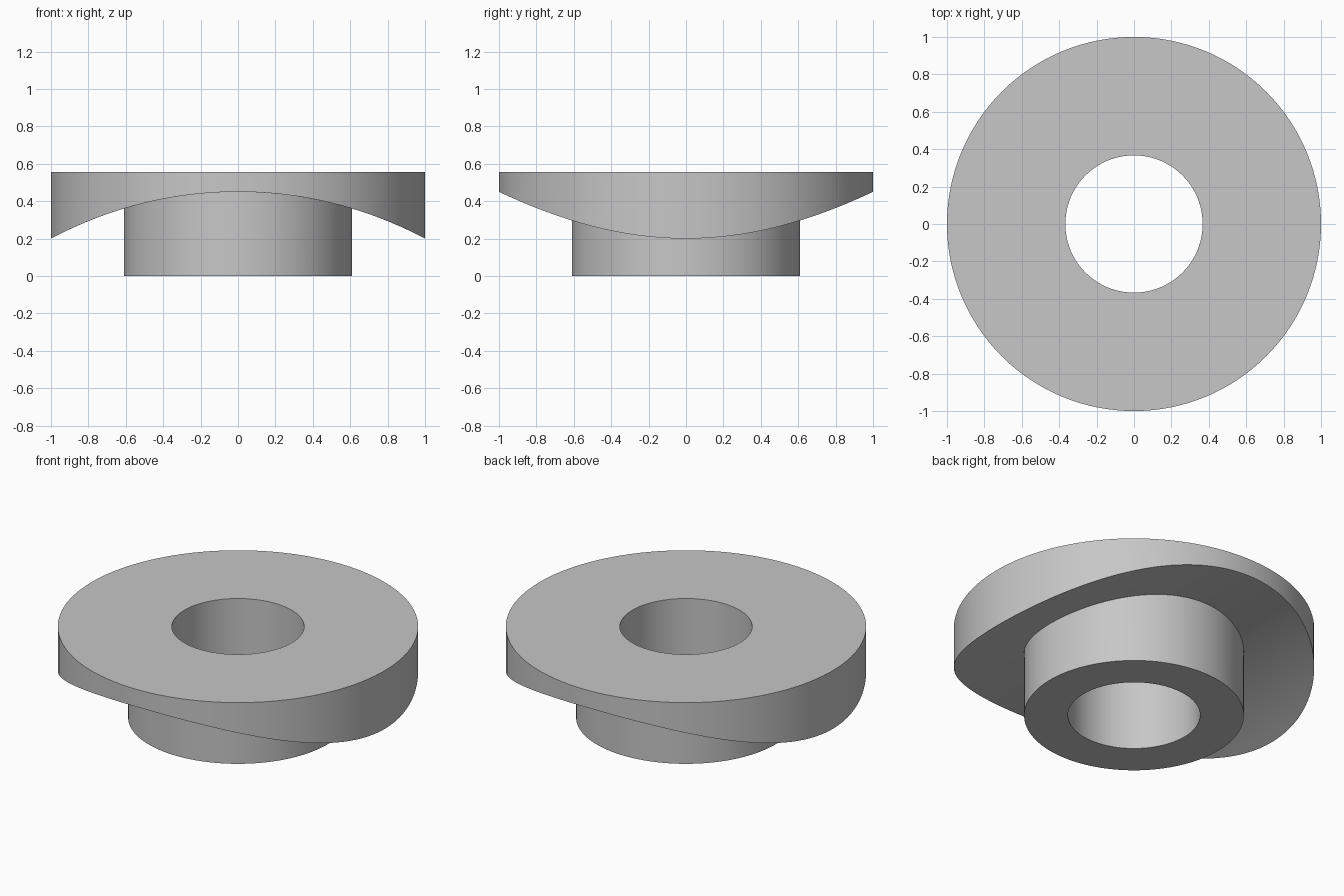
import bpy, bmesh, math

if "Cube" in bpy.data.objects:
    bpy.data.objects.remove(bpy.data.objects["Cube"])

SEGMENTS = 128
TOP, RIM_R, HUB_R, BORE_R = 0.557, 1.0, 0.61, 0.367
SADDLE_R, SADDLE_TOP = 2.125, 0.45   # cylindrical underside, axis along y


def underside(x):
    return SADDLE_TOP - SADDLE_R + math.sqrt(SADDLE_R ** 2 - x * x)


# Closed profile: (radius, height); None means the height follows the saddle
STEPS = 8
profile = [(BORE_R, 0), (HUB_R, 0)]
profile += [(HUB_R + (RIM_R - HUB_R) * i / STEPS, None) for i in range(STEPS + 1)]
profile += [(RIM_R, TOP), (BORE_R, TOP)]

# Flanged bushing: flange, hub and through bore as one solid
bm = bmesh.new()
rings = []
for r, z in profile:
    ring = []
    for i in range(SEGMENTS):
        a = 2 * math.pi * i / SEGMENTS
        x, y = r * math.cos(a), r * math.sin(a)
        ring.append(bm.verts.new((x, y, underside(x) if z is None else z)))
    rings.append(ring)
for k, lower in enumerate(rings):
    upper = rings[(k + 1) % len(rings)]
    for i in range(SEGMENTS):
        j = (i + 1) % SEGMENTS
        bm.faces.new((lower[i], lower[j], upper[j], upper[i]))
bmesh.ops.recalc_face_normals(bm, faces=bm.faces)

mesh = bpy.data.meshes.new("flanged_bushing")
bm.to_mesh(mesh)
bm.free()
bushing = bpy.data.objects.new("flanged_bushing", mesh)
bpy.context.collection.objects.link(bushing)

# Plain grey finish
grey = bpy.data.materials.new("grey")
grey.diffuse_color = (0.57, 0.57, 0.57, 1)
grey.use_nodes = True
grey.node_tree.nodes["Principled BSDF"].inputs["Base Color"].default_value = grey.diffuse_color
mesh.materials.append(grey)

# Smooth walls with crisp rims
bpy.context.view_layer.objects.active = bushing
bushing.select_set(True)
bpy.ops.object.shade_smooth_by_angle(angle=math.radians(30))
